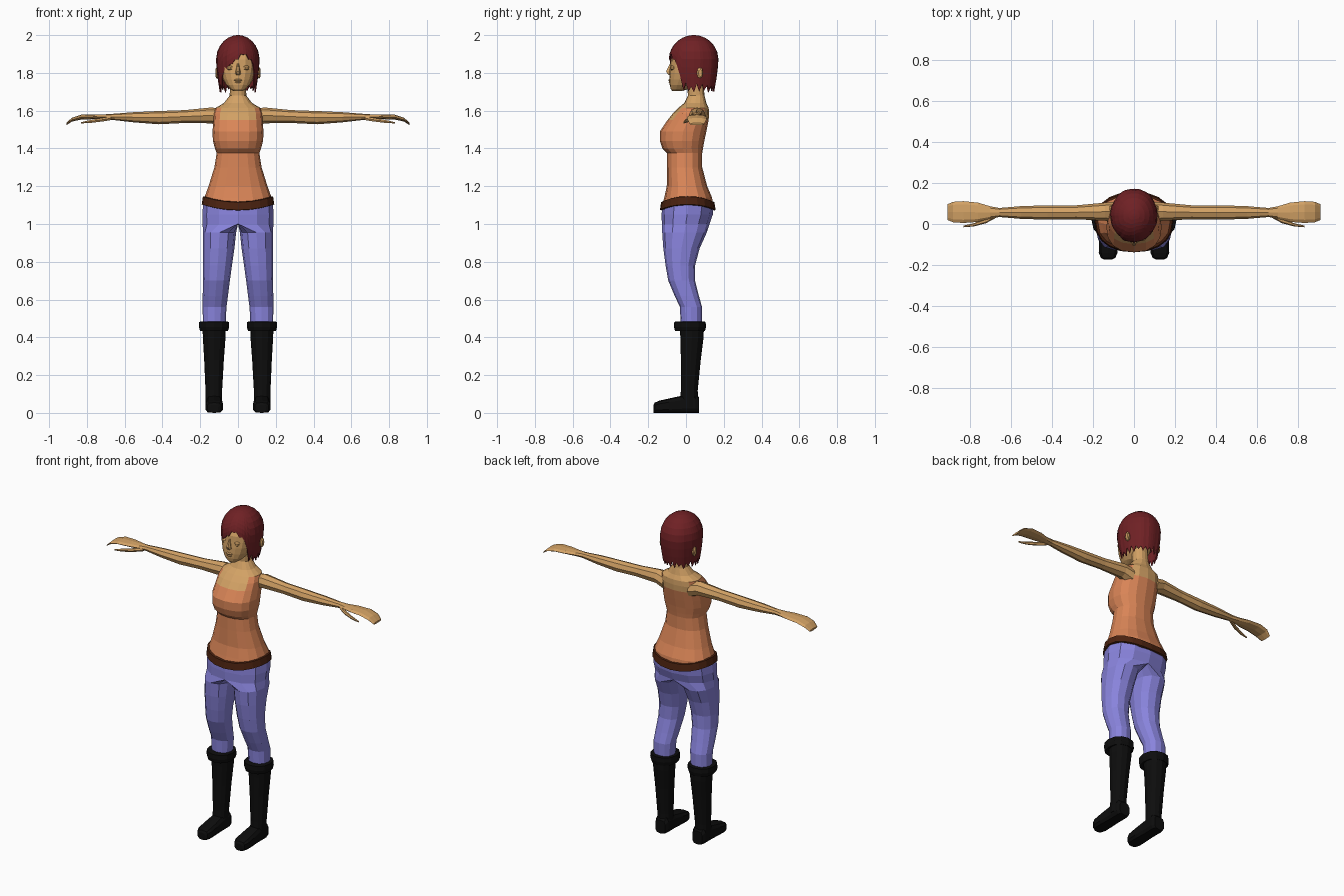
import bpy, bmesh, math, random

random.seed(4)


def mat(name, rgb):
    m = bpy.data.materials.new(name)
    m.diffuse_color = (*rgb, 1)
    return m


SKIN = mat("skin tan", (0.65, 0.36, 0.13))
SHIRT = mat("shirt orange", (0.70, 0.235, 0.095))
JEANS = mat("jeans blue", (0.25, 0.23, 0.72))
HAIR = mat("hair dark red", (0.16, 0.015, 0.018))
BOOT = mat("boot black", (0.004, 0.004, 0.004))
BELT = mat("belt brown", (0.07, 0.016, 0.005))


def loft(name, rings, mats, caps=True, mirror=False, rule=None):
    """Skin a list of point rings; rule(centre) picks the material index."""
    bm = bmesh.new()
    vs = [[bm.verts.new(p) for p in r] for r in rings]
    n = len(vs[0])
    for a, b in zip(vs, vs[1:]):
        for i in range(n):
            j = (i + 1) % n
            bm.faces.new((a[i], a[j], b[j], b[i]))
    if caps:
        bm.faces.new(vs[0][::-1])
        bm.faces.new(vs[-1])
    bmesh.ops.recalc_face_normals(bm, faces=bm.faces)
    if rule:
        for f in bm.faces:
            f.material_index = rule(f.calc_center_median())
    me = bpy.data.meshes.new(name)
    bm.to_mesh(me)
    bm.free()
    for m in mats:
        me.materials.append(m)
    ob = bpy.data.objects.new(name, me)
    bpy.context.collection.objects.link(ob)
    if mirror:
        ob.modifiers.new("Mirror", 'MIRROR').use_axis = (True, False, False)
    return ob


def rounded(a, p):
    c, s = math.cos(a), math.sin(a)
    return math.copysign(abs(c) ** p, c), math.copysign(abs(s) ** p, s)


def level(z, cx, hw, yf, yb, n=12, p=0.9, lift=0.0, half=False):
    """Horizontal ring between front yf and back yb; half clamps it to x >= 0."""
    pts = []
    for i in range(n):
        c, s = rounded(2 * math.pi * i / n, p)
        x = cx + hw * c
        pts.append((max(0, x) if half else x,
                    (yf + yb) / 2 + (yb - yf) / 2 * s, z + lift * c * c))
    return pts


def along_x(x, z, hz, y, hy, n=8):
    return [(x, y + hy * math.cos(k * 2 * math.pi / n),
             z + hz * math.sin(k * 2 * math.pi / n)) for k in range(n)]


# torso: shirt with bare neckline, shoulders and neck
torso = [(1.10, .182, -.125, .143), (1.14, .178, -.115, .138), (1.20, .156, -.102, .112),
         (1.30, .125, -.10, .086), (1.375, .113, -.10, .086), (1.40, .122, -.125, .09),
         (1.44, .133, -.138, .097), (1.49, .135, -.138, .108), (1.55, .13, -.098, .12),
         (1.585, .128, -.07, .122), (1.615, .118, -.04, .12), (1.64, .075, -.01, .108),
         (1.68, .044, .01, .098), (1.77, .042, .005, .09)]


def shirt_rule(c):
    return int(c.z > 1.60 or (c.z > 1.55 and abs(c.x) < 0.09))


loft("torso", [level(z, 0, w, f, b, 16, 0.85) for z, w, f, b in torso],
     [SHIRT, SKIN], rule=shirt_rule)

# belt, higher at the hips than in front
loft("belt", [level(z, 0, w, f, b, 20, 0.9, 0.03) for z, w, f, b in
              [(1.072, .187, -.13, .15), (1.074, .192, -.138, .157),
               (1.115, .186, -.132, .15), (1.117, .178, -.122, .142)]], [BELT])

# jeans: hip half plus leg, mirrored
jeans = [(1.10, 0, .185, -.126, .147), (1.05, 0, .189, -.129, .142), (1.0, 0, .187, -.128, .125),
         (.955, .098, .088, -.126, .11), (.87, .102, .083, -.12, .072), (.78, .108, .076, -.108, .048),
         (.70, .114, .071, -.094, .048), (.62, .12, .067, -.06, .068), (.56, .124, .063, -.032, .085),
         (.46, .126, .06, -.028, .085)]
loft("jeans", [level(*r, half=True) for r in jeans], [JEANS], mirror=True)

# boots: shaft, cuff and foot
loft("boot_shaft", [level(*r) for r in
                    [(.46, .126, .062, -.033, .095), (.40, .126, .06, -.03, .093),
                     (.28, .127, .052, -.027, .078), (.12, .128, .044, -.027, .062),
                     (.03, .128, .044, -.035, .065)]], [BOOT], mirror=True)
loft("boot_cuff", [level(*r) for r in
                   [(.437, .127, .064, -.04, .09), (.433, .127, .074, -.058, .1),
                    (.455, .127, .08, -.064, .106), (.482, .127, .078, -.062, .104),
                    (.485, .127, .06, -.04, .085)]], [BOOT], mirror=True)
foot = []
for y, w, top in [(.07, .034, .08), (.05, .043, .10), (-.03, .042, .088), (-.09, .046, .075),
                  (-.14, .047, .064), (-.165, .036, .054), (-.172, .022, .042)]:
    ring = []
    for k in range(10):
        c, s = rounded(math.radians(18 + 36 * k), 0.6)
        ring.append((.126 + w * c, y, max(0, top / 2 + top / 2 * s * 1.03)))
    foot.append(ring)
loft("boot_foot", foot, [BOOT], mirror=True)

# arms with cupped mitten hands, and thumbs
arm = [(.085, 1.56, .048, .06, .05), (.14, 1.575, .042, .06, .044), (.28, 1.569, .034, .057, .034),
       (.42, 1.563, .035, .056, .035), (.55, 1.565, .027, .056, .031), (.655, 1.567, .017, .056, .022),
       (.70, 1.567, .014, .056, .03), (.76, 1.568, .013, .057, .047), (.83, 1.566, .013, .058, .053),
       (.88, 1.552, .01, .058, .05), (.909, 1.529, .006, .058, .038)]
loft("arm", [along_x(*r) for r in arm], [SKIN], mirror=True)
thumb = [(.67, 1.56, .011, .042, .011), (.72, 1.552, .011, .016, .012),
         (.78, 1.543, .009, -.004, .008), (.83, 1.536, .004, -.012, .004)]
loft("thumb", [along_x(*r, n=6) for r in thumb], [SKIN], mirror=True)

# head
head = [(1.703, .022, -.072, -.03), (1.715, .042, -.081, .02), (1.735, .062, -.086, .05),
        (1.765, .08, -.088, .09), (1.80, .092, -.087, .115), (1.835, .097, -.083, .125),
        (1.87, .097, -.08, .13), (1.92, .088, -.058, .12), (1.96, .06, -.02, .09)]
loft("head", [level(z, 0, w, f, b, 16, 0.9) for z, w, f, b in head], [SKIN])

# face details
loft("nose", [level(z, 0, w, f, -.07, 6, 1) for z, w, f in
              [(1.788, .010, -.092), (1.797, .015, -.102), (1.808, .013, -.108),
               (1.83, .008, -.097), (1.85, .005, -.086)]], [SKIN])
for nm, z, w, f in (("upper_lip", 1.762, .024, -.094), ("lower_lip", 1.750, .019, -.092)):
    loft(nm, [level(z - .007, 0, w * .7, f + .005, -.07, 8, 1), level(z, 0, w, f, -.07, 8, 1),
              level(z + .006, 0, w * .6, f + .005, -.07, 8, 1)], [SKIN])
loft("eyelid", [level(z, .041, w, f, -.05, 8, 1) for z, w, f in
                [(1.814, .010, -.076), (1.820, .018, -.083), (1.832, .019, -.083),
                 (1.840, .010, -.076)]], [SKIN], mirror=True)
loft("ear", [along_x(*r) for r in
             [(.085, 1.80, .022, .07, .012), (.113, 1.80, .03, .074, .017),
              (.119, 1.80, .02, .076, .01)]], [SKIN], mirror=True)

# hair: domed shell with swept fringe and ragged tips
COLS, ROWS = 48, 9
wob = [1 + random.uniform(-.022, .022) for _ in range(COLS)]
tip = [random.uniform(.012, .035) if i % 2 else random.uniform(-.02, 0) for i in range(COLS)]
rings = []
for r in range(ROWS + 1):
    t = max(r / ROWS, 0.03)
    ring = []
    for i in range(COLS):
        a = 2 * math.pi * i / COLS
        front = -math.sin(a)
        fringe = 1.90 - 0.85 * abs(.115 * math.cos(a) - .03)
        k = min(1, max(0, (front - .48) / .26))
        k = k * k * (3 - 2 * k)
        bottom = 1.715 * (1 - k) + fringe * k
        z = 2.0 - (2.0 - bottom) * t * t
        if r == ROWS:
            z += tip[i] * (1 - .65 * k)
        if z > 1.87:
            rad = math.sqrt(max(0, 1 - ((z - 1.87) / .13) ** 2))
        else:
            rad = 1 - 0.17 * ((1.87 - z) / .17) ** 1.5
        rad *= 1 + (wob[i] - 1) * t
        ring.append((.115 * rad * math.cos(a), .042 + .131 * rad * math.sin(a), z))
    rings.append(ring)
hair = loft("hair", rings, [HAIR], caps=False)
bm = bmesh.new()
bm.from_mesh(hair.data)
crown = [e for e in bm.edges if e.is_boundary and e.verts[0].co.z > 1.98]
bmesh.ops.holes_fill(bm, edges=crown, sides=0)
bm.normal_update()
bm.to_mesh(hair.data)
bm.free()
sol = hair.modifiers.new("Thickness", 'SOLIDIFY')
sol.thickness = 0.006
sol.offset = -1
